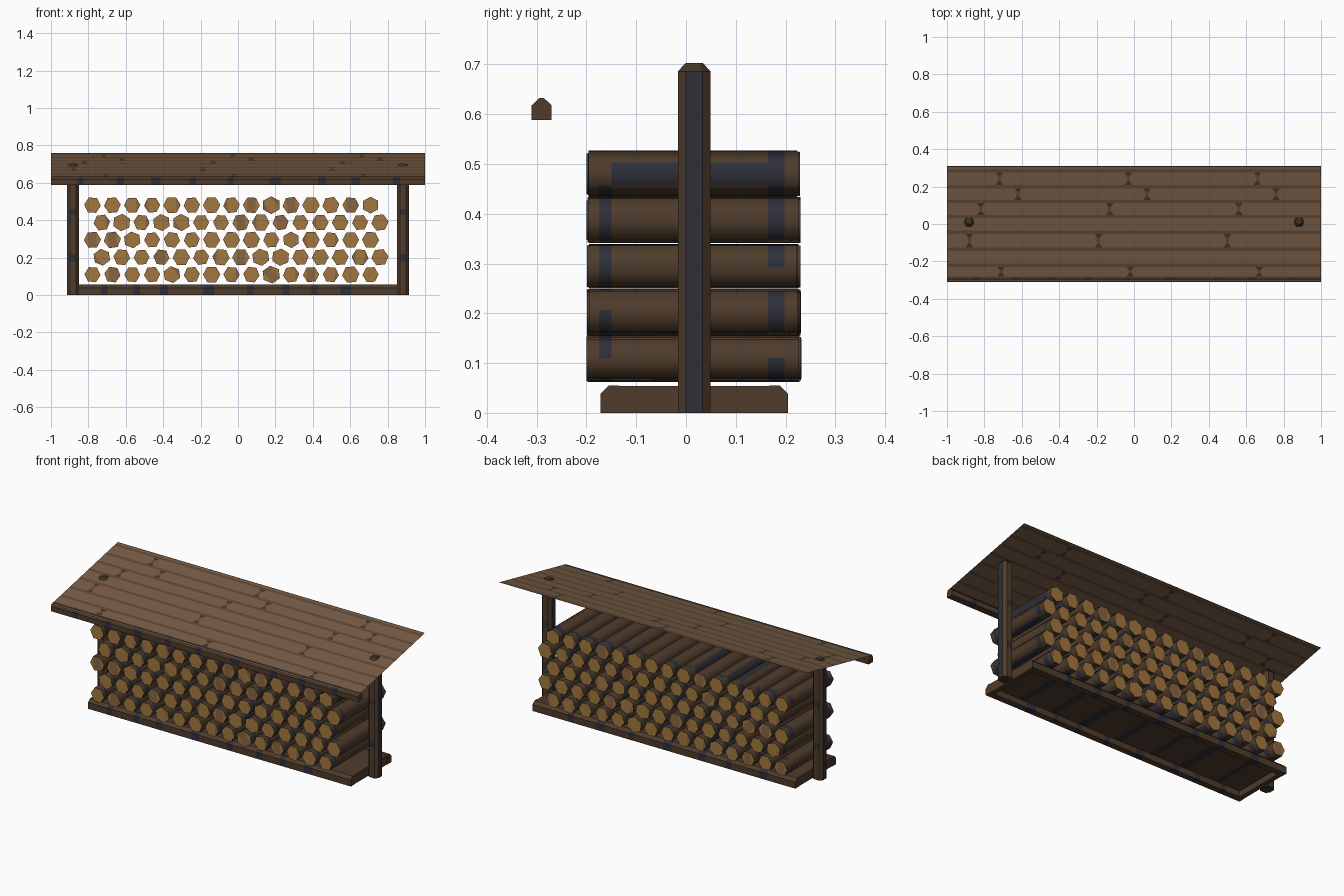
import bpy, bmesh, math, random

random.seed(4)
cube = bpy.data.objects.get("Cube")
if cube:
    bpy.data.objects.remove(cube, do_unlink=True)


def material(name, color):
    m = bpy.data.materials.new(name)
    m.use_nodes = True
    m.diffuse_color = (*color, 1)
    m.node_tree.nodes["Principled BSDF"].inputs["Base Color"].default_value = (*color, 1)
    return m


MATS = [
    material("brown_bark", (0.078, 0.045, 0.025)),
    material("blue_grey_patch", (0.028, 0.028, 0.040)),
    material("cut_wood", (0.36, 0.185, 0.050)),
    material("stained_cut_wood", (0.25, 0.130, 0.055)),
    material("roof_plank", (0.185, 0.108, 0.061)),
    material("roof_gap", (0.115, 0.066, 0.037)),
    material("roof_joint", (0.055, 0.034, 0.020)),
]
BARK, PATCH, CUT, STAIN, PLANK, GAP, JOINT = range(len(MATS))


def finish(name, bm, closed=True):
    if closed:
        bmesh.ops.recalc_face_normals(bm, faces=bm.faces)
    mesh = bpy.data.meshes.new(name)
    bm.to_mesh(mesh)
    bm.free()
    for m in MATS:
        mesh.materials.append(m)
    obj = bpy.data.objects.new(name, mesh)
    bpy.context.collection.objects.link(obj)


def loft(bm, rings, rule, cap=BARK):
    """Skin a list of rings; rule(segment, side) picks the colour."""
    loops = [[bm.verts.new(p) for p in ring] for ring in rings]
    n = len(loops[0])
    for i in range(len(loops) - 1):
        a, b = loops[i], loops[i + 1]
        for j in range(n):
            k = (j + 1) % n
            f = bm.faces.new((a[j], a[k], b[k], b[j]))
            f.material_index = rule(i, j)
    for ring in (loops[0], loops[-1]):
        bm.faces.new(ring).material_index = cap
    return loops


def bar(name, profile, half):
    """Long beam along x with worn patches at intervals."""
    xs = [-half]
    while xs[-1] < half - 0.3:
        xs.append(xs[-1] + random.uniform(0.1, 0.2))
        xs.append(xs[-1] + random.uniform(0.03, 0.06))
    xs.append(half)
    bm = bmesh.new()
    loft(bm, [[(x, y, z) for y, z in profile] for x in xs],
         lambda i, j: PATCH if i % 2 else BARK)
    finish(name, bm)


# Base: long rails chamfered on the outside, end rails and a recessed underside
bar("base_front_rail", [(-0.172, 0), (-0.135, 0), (-0.135, 0.055), (-0.155, 0.055),
                        (-0.172, 0.038)], 0.855)
bar("base_back_rail", [(0.168, 0), (0.205, 0), (0.205, 0.038), (0.188, 0.055),
                       (0.168, 0.055)], 0.855)
bar("base_floor", [(-0.14, 0.035), (0.172, 0.035), (0.172, 0.053), (-0.14, 0.053)], 0.84)
for side, label in ((-1, "right"), (1, "left")):
    ring = [(-0.14, 0), (0.172, 0), (0.172, 0.054), (-0.14, 0.054)]
    bm = bmesh.new()
    loft(bm, [[(side * x, y, z) for y, z in ring] for x in (0.825, 0.853)],
         lambda i, j: BARK)
    finish(f"base_{label}_end_rail", bm)

# Chamfered posts with dark outer and inner facets and a dark tip
for side, label in ((-1, "right"), (1, "left")):
    w, c = 0.033, 0.017
    octagon = [(w, -c), (w, c), (c, w), (-c, w), (-w, c), (-w, -c), (-c, -w), (c, -w)]
    levels = [(0, 1), (0.18, 1), (0.22, 1), (0.43, 1), (0.46, 1), (0.686, 1), (0.703, 0.52)]

    def post_colour(i, j):
        if i == 5:
            return JOINT
        return PATCH if j in (0, 4) or (i in (1, 3) and j in (2, 6)) else BARK

    bm = bmesh.new()
    loft(bm, [[(side * 0.882 + x * s, 0.0165 + y * s, z) for x, y in octagon]
              for z, s in levels], post_colour, JOINT)
    finish(f"{label}_post", bm)


# Stacked hexagonal logs, alternate rows shifted by half a log
def add_log(bm, x, z, back):
    r = random.uniform(0.046, 0.051)
    turn = math.radians(random.choice((0, 0, 0, 30)) + random.uniform(-9, 9))
    wide = 0.92 if abs(turn) < 0.3 else 1.0
    front = -0.2 + random.uniform(0, 0.007)
    ys = (front, -0.175, -0.15, 0.165, 0.198, back - random.uniform(0, 0.01))
    angles = [turn + k * math.pi / 3 for k in range(6)]
    worn = {(i, j) for i in (1, 3) for j in range(6) if random.random() < 0.65}
    worn |= {(2, j) for j in range(6) if random.random() < 0.12}
    loops = loft(bm, [[(x + wide * r * math.cos(a), y, z + 0.95 * r * math.sin(a))
                       for a in angles] for y in ys],
                 lambda i, j: PATCH if (i, j) in worn else BARK, CUT)
    # Stained strips across the sawn ends
    for ring in (loops[0], loops[-1]):
        whole = bm.faces.get(ring)
        bm.faces.remove(whole)
        for part in ((0, 1, 5), (1, 2, 4, 5), (2, 3, 4)):
            f = bm.faces.new([ring[k] for k in part])
            f.material_index = STAIN if random.random() < 0.16 else CUT


for row in range(5):
    bm = bmesh.new()
    for col in range(15):
        add_log(bm, -0.778 + col * 0.1062 + (0.05 if row % 2 else 0),
                0.109 + row * 0.0928, 0.233 - row * 0.001)
    # Round the bark, keep the sawn ends crisp
    for f in bm.faces:
        f.smooth = f.material_index in (BARK, PATCH)
    for e in bm.edges:
        e.smooth = len({f.smooth for f in e.link_faces}) == 1
    finish(f"log_row_{row + 1}", bm)

# Front roof beam
bar("roof_front_beam", [(-0.31, 0.588), (-0.27, 0.588), (-0.27, 0.618),
                        (-0.286, 0.633), (-0.294, 0.633), (-0.31, 0.618)], 1.0)

# Sloping roof sheet: planks with clipped corners, gaps and dark joint corners
bm = bmesh.new()


def roof_face(points, mat):
    f = bm.faces.new([bm.verts.new((x, y, 0.693 + 0.21 * y)) for x, y in points])
    f.material_index = mat


def strip(x0, x1, y0, y1, mat):
    roof_face([(x0, y0), (x1, y0), (x1, y1), (x0, y1)], mat)


def joint(x, y0, y1):
    n, w, c = 0.008, 0.02, 0.018
    strip(x - n, x + n, y0 + c, y1 - c, GAP)
    roof_face([(x - w, y0), (x + w, y0), (x + n, y0 + c), (x - n, y0 + c)], JOINT)
    roof_face([(x - n, y1 - c), (x + n, y1 - c), (x + w, y1), (x - w, y1)], JOINT)


def plank(x0, x1, y0, y1):
    n, w, c = 0.008, 0.02, 0.018
    left = ([(x0 + n, y1 - c), (x0 + n, y0 + c), (x0 + w, y0)] if x0 > -1
            else [(x0, y0)])
    right = ([(x1 - w, y0), (x1 - n, y0 + c), (x1 - n, y1 - c), (x1 - w, y1)] if x1 < 1
             else [(x1, y0), (x1, y1)])
    top_left = [(x0 + w, y1)] if x0 > -1 else [(x0, y1)]
    roof_face(left + right + top_left, PLANK)


edges = [-0.302, -0.29, -0.22, -0.135, -0.045, 0.04, 0.12, 0.2, 0.285, 0.306]
first_joint = [None, -0.71, None, -0.88, None, -0.82, -0.62, -0.72, None]
g = 0.009
for i, start in enumerate(first_joint):
    y0 = edges[i] + (g if i else 0)
    y1 = edges[i + 1] - (g if i < 8 else 0)
    cuts = [] if start is None else [start + 0.69 * k for k in range(3)]
    for x in cuts:
        joint(x, y0, y1)
    ends = [-1.0, *cuts, 1.0]
    for x0, x1 in zip(ends, ends[1:]):
        plank(x0, x1, y0, y1)
    if i < 8:
        strip(-1.0, 1.0, y1, y1 + 2 * g, GAP)
strip(-1.0, 1.0, -0.31, edges[0], JOINT)
strip(-1.0, 1.0, edges[-1], 0.31, JOINT)
finish("roof_sheet", bm, closed=False)
